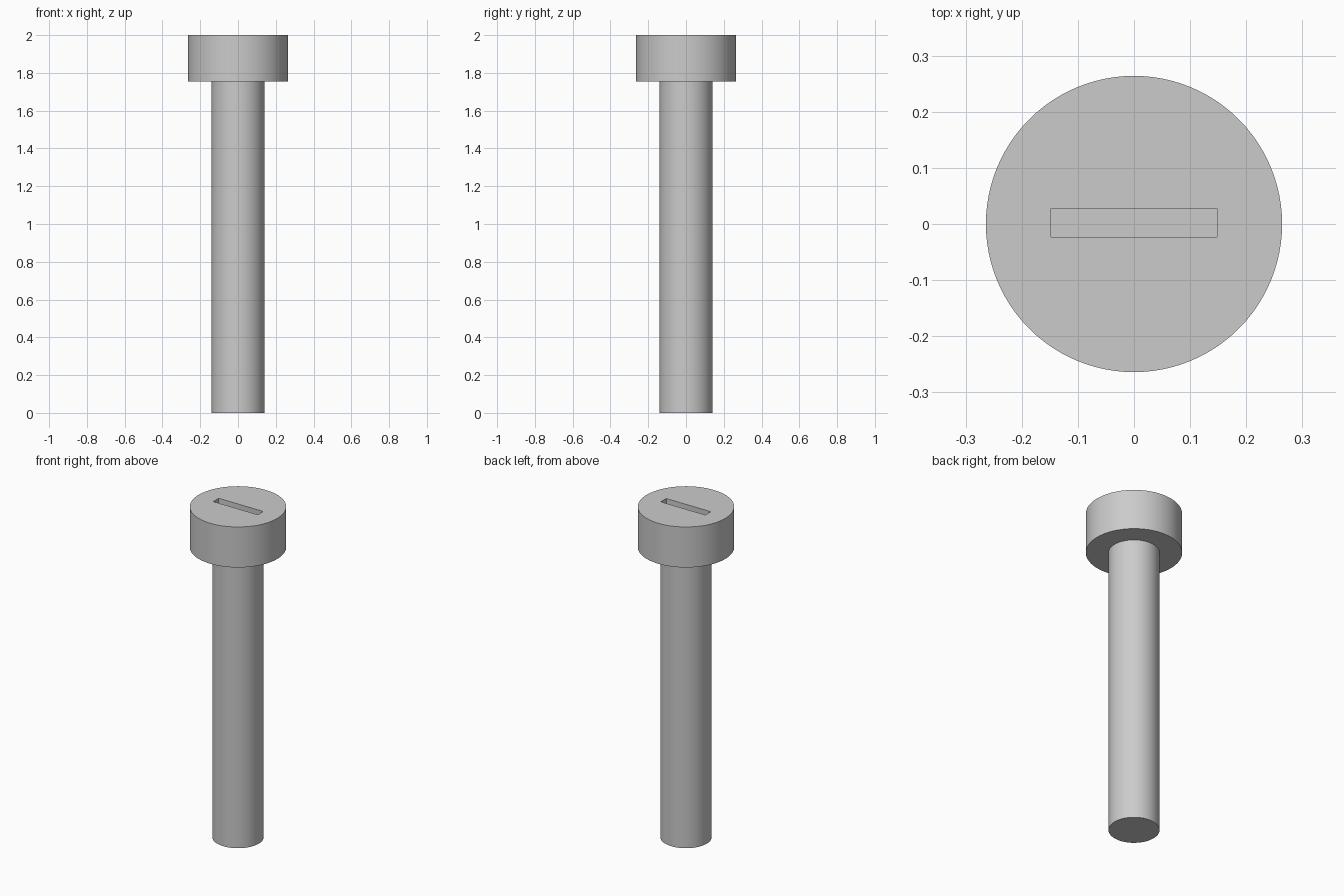
import bpy
import bmesh
import math

cube = bpy.data.objects.get("Cube")
if cube:
    bpy.data.objects.remove(cube, do_unlink=True)

HEAD_RADIUS, SHANK_RADIUS = 0.264, 0.14
HEAD_BOTTOM, TOP = 1.755, 2.0
SLOT_LENGTH, SLOT_WIDTH, SLOT_DEPTH = 0.298, 0.052, 0.1

steel = bpy.data.materials.new("grey_steel")
steel.use_nodes = True
colour = (0.6, 0.6, 0.6, 1)
steel.diffuse_color = colour
steel.node_tree.nodes["Principled BSDF"].inputs["Base Color"].default_value = colour


def cylinder(name, radius, bottom, top):
    bpy.ops.mesh.primitive_cylinder_add(
        vertices=96, radius=radius, depth=top - bottom,
        location=(0, 0, (bottom + top) / 2))
    obj = bpy.context.object
    obj.name = name
    obj.data.materials.append(steel)
    return obj


def smooth(obj):
    bpy.ops.object.select_all(action='DESELECT')
    obj.select_set(True)
    bpy.context.view_layer.objects.active = obj
    bpy.ops.object.shade_smooth_by_angle(angle=math.radians(30))


# Shank and cylindrical head
shank = cylinder("shank", SHANK_RADIUS, 0, HEAD_BOTTOM)
head = cylinder("head", HEAD_RADIUS, HEAD_BOTTOM, TOP)

# Driver slot cutter with slightly eased vertical corners
bpy.ops.mesh.primitive_cube_add(size=1, location=(0, 0.002, TOP))
cutter = bpy.context.object
cutter.name = "slot_cutter"
cutter.data.materials.append(steel)
bm = bmesh.new()
bm.from_mesh(cutter.data)
bmesh.ops.scale(bm, vec=(SLOT_LENGTH, SLOT_WIDTH, 2 * SLOT_DEPTH), verts=bm.verts)
upright = [e for e in bm.edges
           if abs(e.verts[0].co.z - e.verts[1].co.z) > SLOT_DEPTH]
bmesh.ops.bevel(bm, geom=upright, offset=0.003, segments=2, profile=0.5,
                affect='EDGES')
bm.to_mesh(cutter.data)
bm.free()
cutter.hide_render = True

# Cut the slot into the head
cut = head.modifiers.new("slot", 'BOOLEAN')
cut.operation = 'DIFFERENCE'
cut.solver = 'EXACT'
cut.object = cutter
bpy.context.view_layer.objects.active = head
bpy.ops.object.modifier_apply(modifier=cut.name)
bpy.data.objects.remove(cutter, do_unlink=True)

for part in (shank, head):
    smooth(part)
